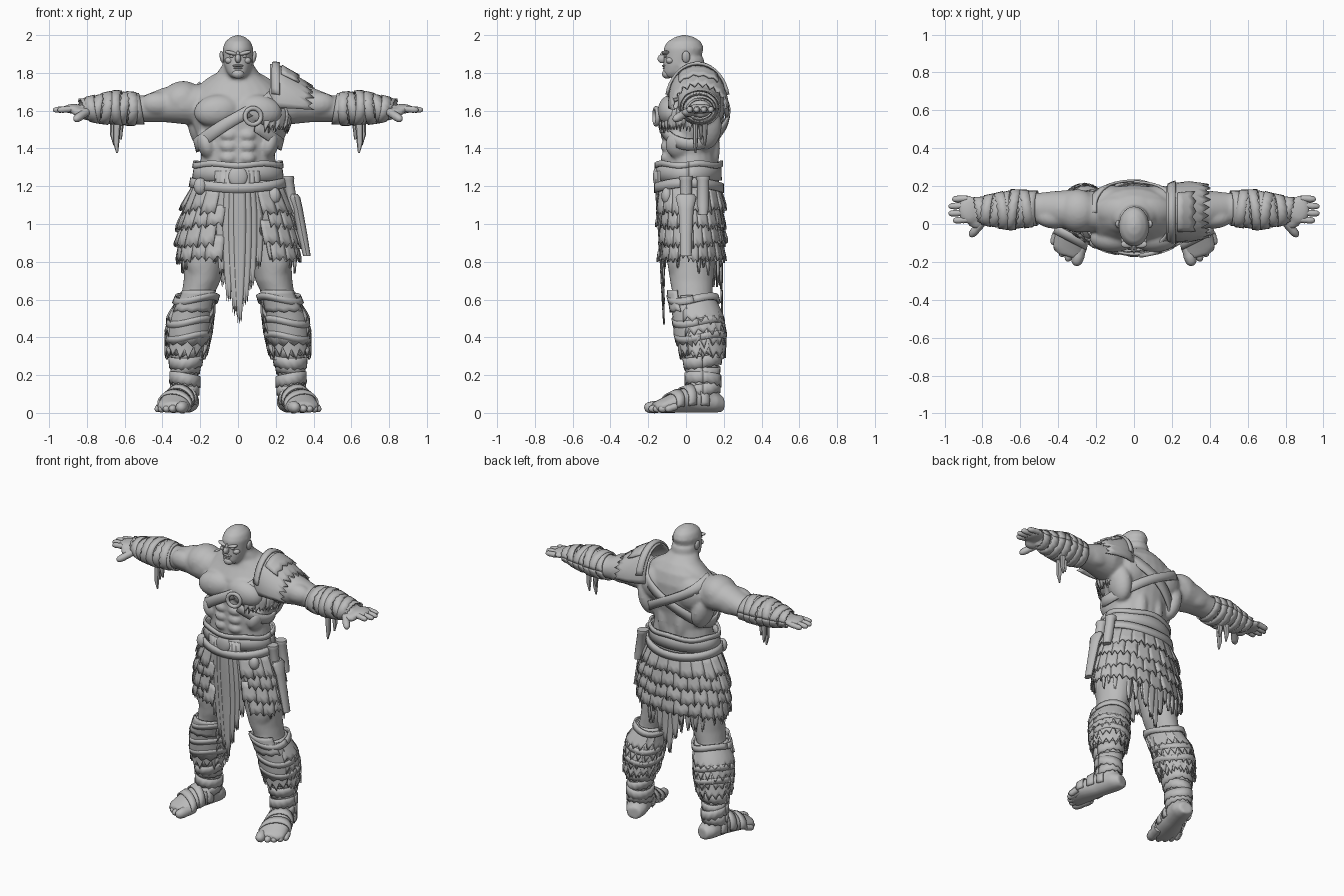
import bpy, bmesh, random
from math import sin, cos, pi, radians
from mathutils import Matrix, Vector

random.seed(4)
if "Cube" in bpy.data.objects:
    bpy.data.objects.remove(bpy.data.objects["Cube"])

grey = bpy.data.materials.new("stone grey")
grey.use_nodes = True
grey.diffuse_color = (0.5, 0.5, 0.5, 1)
grey.node_tree.nodes["Principled BSDF"].inputs["Base Color"].default_value = (0.5, 0.5, 0.5, 1)


class Limb:
    """Elliptical tube along one axis; rings are (t, centre u, centre v, radius u, radius v)."""
    def __init__(self, axis, rings, matrix=Matrix()):
        self.axis, self.rings, self.matrix = axis, sorted(rings), matrix

    def point(self, t, angle, off=0.0):
        rings = self.rings
        low, high = rings[0], rings[0]
        for low, high in zip(rings, rings[1:]):
            if t <= high[0]:
                break
        k = min(1, max(0, (t - low[0]) / (high[0] - low[0])))
        cu, cv, ru, rv = [p + (q - p) * k for p, q in zip(low[1:], high[1:])]
        u, v = cu + (ru + off) * cos(angle), cv + (rv + off) * sin(angle)
        spot = {"X": (t, u, v), "Y": (u, t, v), "Z": (u, v, t)}[self.axis]
        return self.matrix @ Vector(spot)


def loft(bm, limb, sides=24):
    loops = [[bm.verts.new(limb.point(r[0], 2 * pi * i / sides)) for i in range(sides)] for r in limb.rings]
    for a, b in zip(loops, loops[1:]):
        for i in range(sides):
            j = (i + 1) % sides
            bm.faces.new((a[i], a[j], b[j], b[i]))
    bm.faces.new(loops[0][::-1])
    bm.faces.new(loops[-1])


def ball(bm, loc, size, tilt=0.0, axis="Y"):
    m = Matrix.Translation(loc) @ Matrix.Rotation(tilt, 4, axis) @ Matrix.Diagonal((*size, 1))
    bmesh.ops.create_uvsphere(bm, u_segments=20, v_segments=12, radius=1, matrix=m)


def digit(bm, start, end, radius):
    """A rounded finger or toe between two points."""
    a, b = Vector(start), Vector(end)
    turn = (b - a).to_track_quat("Z", "Y").to_matrix().to_4x4()
    n = (b - a).length
    rings = [(n * k, 0, 0, radius * r, radius * r) for k, r in
             ((0, .9), (.25, 1), (.45, .92), (.6, 1), (.85, .85), (.96, .55), (1, .2))]
    loft(bm, Limb("Z", rings, Matrix.Translation(a) @ turn), 10)


def cloth(bm, limb, a0, a1, t0, t1, off=.012, flare=0.0, jag=0.0, cols=6, taper=0.0, tilt=None, rows=5):
    """A sheet wrapped over a limb, with a ragged far edge."""
    ends = [t1 + (jag * (random.uniform(-.6, .1) if i % 2 else random.uniform(.5, 1))) for i in range(cols + 1)]
    grid, mid = [], (a0 + a1) / 2
    for r in range(rows + 1):
        s, line = r / rows, []
        for i in range(cols + 1):
            a = mid + (a0 - mid + (a1 - a0) * i / cols) * (1 - taper * s * s)
            t = t0 + (ends[i] - t0) * s + (tilt(a) if tilt else 0)
            line.append(bm.verts.new(limb.point(t, a, off + flare * s)))
        grid.append(line)
    for p, q in zip(grid, grid[1:]):
        for i in range(cols):
            bm.faces.new((p[i], p[i + 1], q[i + 1], q[i]))


def mirror(bm):
    copy = bmesh.ops.duplicate(bm, geom=bm.verts[:] + bm.edges[:] + bm.faces[:])["geom"]
    bmesh.ops.scale(bm, vec=(-1, 1, 1), verts=[g for g in copy if isinstance(g, bmesh.types.BMVert)])


def finish(bm, name, thick=0.0, remesh=0.0):
    bmesh.ops.recalc_face_normals(bm, faces=bm.faces[:])
    mesh = bpy.data.meshes.new(name)
    bm.to_mesh(mesh)
    bm.free()
    mesh.materials.append(grey)
    obj = bpy.data.objects.new(name, mesh)
    bpy.context.collection.objects.link(obj)
    bpy.ops.object.select_all(action="DESELECT")
    obj.select_set(True)
    bpy.context.view_layer.objects.active = obj
    bpy.ops.object.shade_smooth_by_angle(angle=radians(40))
    if thick:
        mod = obj.modifiers.new("thickness", "SOLIDIFY")
        mod.thickness, mod.offset = thick, 0
    if remesh:
        mod = obj.modifiers.new("fuse", "REMESH")
        mod.mode, mod.voxel_size, mod.use_smooth_shade = "VOXEL", remesh, True
        mod = obj.modifiers.new("soften", "SMOOTH")
        mod.factor, mod.iterations = .5, 5


front, back, full = -pi / 2, pi / 2, 2 * pi
arm = Limb("X", [(.18, .06, 1.63, .1, .11), (.3, .07, 1.635, .115, .105), (.4, .08, 1.63, .095, .09),
                 (.5, .085, 1.61, .08, .07), (.56, .08, 1.61, .083, .073), (.65, .075, 1.615, .092, .078),
                 (.75, .07, 1.61, .072, .06), (.82, .075, 1.61, .055, .042)])
leg = Limb("Z", [(1.1, .125, .03, .12, .14), (.95, .15, .03, .125, .135), (.8, .175, .025, .108, .125),
                 (.7, .19, .03, .098, .115), (.62, .215, .035, .085, .105), (.52, .25, .06, .092, .105),
                 (.42, .262, .075, .093, .108), (.3, .275, .085, .078, .09), (.2, .28, .09, .066, .08),
                 (.06, .285, .09, .07, .085)])
torso = Limb("Z", [(1.1, 0, .03, .22, .14), (1.25, 0, .03, .21, .145), (1.37, 0, .025, .195, .145),
                   (1.47, 0, .03, .22, .15), (1.58, 0, .04, .26, .165), (1.67, 0, .05, .25, .155),
                   (1.74, 0, .06, .19, .125), (1.79, 0, .05, .12, .1), (1.83, 0, .02, .09, .085)])
head = Limb("Z", [(1.775, 0, -.07, .035, .04), (1.8, 0, -.055, .058, .065), (1.84, 0, -.035, .073, .085),
                  (1.89, 0, -.018, .079, .1), (1.93, 0, -.012, .081, .107), (1.965, 0, -.01, .068, .09),
                  (1.99, 0, -.008, .038, .05), (2.0, 0, -.008, .01, .012)])
hip = Limb("Z", [(1.33, 0, .015, .215, .158), (1.2, 0, .015, .235, .16), (1.05, 0, .02, .28, .16),
                 (.9, 0, .025, .3, .155), (.7, 0, .025, .3, .15), (.45, 0, .03, .28, .145)])
foot = Limb("Y", [(.11, 0, .045, .045, .04), (.06, 0, .06, .068, .06), (-.06, 0, .075, .072, .075),
                  (-.16, .005, .055, .085, .055), (-.24, .0, .035, .085, .035), (-.27, -.01, .03, .06, .025)],
            Matrix.Translation((.285, .09, 0)) @ Matrix.Rotation(.27, 4, "Z"))

# Skin: limbs and muscles fused into one smooth body
skin = bmesh.new()
for limb in (arm, leg, foot):
    loft(skin, limb)
for loc, size, tilt in [
        ((.11, -.075, 1.6), (.125, .075, .085), .15),     # chest
        ((.3, .07, 1.655), (.115, .115, .1), .4),         # deltoid
        ((.1, .07, 1.75), (.13, .075, .05), .45),         # trapezius
        ((.12, .13, 1.62), (.12, .075, .11), 0),          # shoulder blade
        ((.2, .1, 1.52), (.065, .09, .13), .2),           # lat
        ((.06, .12, 1.4), (.05, .06, .14), 0),            # lower back
        ((.165, -.03, 1.42), (.05, .08, .08), .3),        # oblique
        ((.42, .035, 1.635), (.1, .06, .065), 0),         # biceps
        ((.4, .125, 1.62), (.11, .05, .07), 0),           # triceps
        ((.65, .1, 1.62), (.1, .07, .065), 0),            # forearm
        ((.87, .075, 1.61), (.06, .075, .026), 0),        # palm
        ((.83, .01, 1.59), (.05, .035, .024), 0),         # thumb root
        ((.1, .1, 1.05), (.11, .085, .13), 0),            # glute
        ((.2, -.03, .82), (.08, .07, .15), .1),           # thigh
        ((.215, -.035, .63), (.055, .04, .055), 0),       # knee
        ((.265, .12, .46), (.085, .075, .13), 0),         # calf
        ((.34, .09, .09), (.025, .03, .03), 0)]:          # ankle bone
    ball(skin, loc, size, tilt)
for z in (1.35, 1.41, 1.47):
    ball(skin, (.05, -.105, z), (.045, .03, .032))
mirror(skin)
loft(skin, torso)
loft(skin, head)
loft(skin, Limb("Z", [(1.7, 0, .05, .12, .1), (1.78, 0, .02, .09, .085), (1.88, 0, .015, .078, .08)]))
finish(skin, "body_skin", remesh=.01)

# Face, ears, fingers and toes
detail = bmesh.new()
ball(detail, (.035, -.107, 1.905), (.036, .02, .011), -.25)
ball(detail, (.085, .0, 1.885), (.012, .022, .032), .15)
ball(detail, (.045, -.085, 1.865), (.025, .022, .018))
ball(detail, (.033, -.108, 1.888), (.014, .008, .007))
for y, end in ((.018, .955), (.055, .98), (.093, .98), (.13, .96)):
    digit(detail, (.88, y + .005, 1.61), (end, y, 1.603), .018)
digit(detail, (.8, .01, 1.595), (.865, -.065, 1.55), .023)
for x, y, r in ((-.06, -.305, .034), (-.012, -.295, .024), (.025, -.28, .023), (.058, -.26, .022), (.085, -.23, .02)):
    digit(detail, foot.matrix @ Vector((x, -.17, .035)), foot.matrix @ Vector((x, y, r * .8)), r)
mirror(detail)
ball(detail, (0, -.125, 1.875), (.016, .026, .024))
ball(detail, (0, -.119, 1.892), (.01, .018, .025))
ball(detail, (0, -.11, 1.838), (.03, .018, .007))
ball(detail, (0, -.107, 1.825), (.026, .017, .007))
ball(detail, (0, -.1, 1.795), (.033, .027, .026))
finish(detail, "face_hands_and_toes")

# Forearm wraps with hanging tatters
wraps = bmesh.new()
for i in range(9):
    x = .51 + i * .034
    cloth(wraps, arm, 0, full, x, x + .045, .008 + .005 * (i % 2), jag=.008, cols=28, rows=2,
          tilt=lambda a, i=i: .014 * sin(a + i * 1.7))
for x, y, low in ((.64, .05, 1.38), (.655, .1, 1.42), (.62, .08, 1.45)):
    loft(wraps, Limb("Z", [(1.56, x, y, .018, .012), (low + .05, x + .005, y, .012, .008), (low, x, y, .002, .002)]), 8)

# Foot and ankle wraps
for y in (-.19, -.12, -.05):
    cloth(wraps, foot, -.4, pi + .4, y, y + .045, .007, cols=16, rows=2, tilt=lambda a: .02 * cos(a))
for i, z in enumerate((.1, .15, .2, .25, .3)):
    cloth(wraps, leg, 0, full, z + .055, z, .006 + .006 * (i % 2), jag=-.01, cols=28, rows=2,
          tilt=lambda a, i=i: .015 * sin(a + i * 2))
mirror(wraps)
finish(wraps, "limb_wraps", thick=.009)

# Shin guards: front plates, straps and shaggy fur behind
guards = bmesh.new()
cloth(guards, leg, front - 1.2, front + 1.2, .61, .37, .018, .01, -.02, 10)
cloth(guards, leg, front - .9, front + .9, .65, .54, .02, .012, -.01, 8)
cloth(guards, leg, 0, full, .4, .33, .012, .012, -.05, 30)
for row, z in enumerate((.62, .56, .5, .44)):
    cloth(guards, leg, -.6, pi + .6, z, z - .11, .004, .026, -.05, 24)
for z in (.6, .48, .4):
    cloth(guards, leg, 0, full, z + .02, z - .015, .028, cols=28, rows=1, tilt=lambda a: .015 * sin(2 * a))
mirror(guards)
finish(guards, "shin_guards", thick=.012)

# Skirt: underlay, overlapping rows of scales, ragged fringe
skirt = bmesh.new()
cloth(skirt, hip, front + .35, front + full - .35, 1.27, .93, -.01, 0, -.05, 40)
for row, z in enumerate((1.2, 1.11, 1.02, .94)):
    count = 18
    for i in range(count):
        a = front + .42 + (full - .84) * (i + .5 * (row % 2)) / count
        if a < front + full - .5:
            cloth(skirt, hip, a, a + .33, z, z - .12 + random.uniform(-.015, .015), .004,
                  random.uniform(.018, .034), -.025, 4, .12, rows=3)
for i in range(30):
    a = front + .5 + (full - 1) * i / 30
    end = .84 - .13 * max(0, sin(a)) - random.uniform(-.02, .07)
    cloth(skirt, hip, a, a + .2, .95, end, random.uniform(-.008, .012), 0, -.03, 2, .85, rows=4)
finish(skirt, "layered_skirt", thick=.011)

# Hanging cloths, front and back
hanging = bmesh.new()
for k, end in ((-.42, .82), (-.3, .75), (-.17, .62), (-.06, .55), (.03, .5), (.14, .6), (.25, .7), (.38, .8)):
    cloth(hanging, hip, front + k - .12, front + k + .12, 1.28, end, .004 + .012 * (1 - abs(k)), -.015,
          -.04, 4, .7, rows=8)
    cloth(hanging, hip, back + k * 1.2 - .12, back + k * 1.2 + .12, 1.1, end + .06, .01, .005, -.04, 4, .75, rows=8)
cloth(hanging, hip, front - .5, front + .5, 1.28, .98, .012, -.01, -.06, 10, .15)
finish(hanging, "hanging_cloths", thick=.01)

# Belt with rolled edge, medallion and hip gear
belt = bmesh.new()
cloth(belt, hip, 0, full, 1.315, 1.23, .008, cols=40, rows=2)
cloth(belt, hip, 0, full, 1.33, 1.3, .016, cols=40, rows=1, tilt=lambda a: .006 * sin(5 * a))
cloth(belt, hip, 0, full, 1.23, 1.18, .018, cols=40, rows=1, tilt=lambda a: .015 * cos(2 * a))
finish(belt, "wide_belt", thick=.014)
gear = bmesh.new()
ball(gear, (0, -.155, 1.25), (.052, .02, .055))
for y in (0, .09):
    loft(gear, Limb("Z", [(1.05, .295, y, .024, .026), (1.1, .285, y, .03, .032), (1.23, .265, y, .03, .032),
                          (1.24, .262, y, .036, .037), (1.255, .26, y, .034, .035)]), 14)
loft(gear, Limb("Z", [(.83, .365, 0, .02, .03), (.95, .34, 0, .026, .033), (1.08, .315, 0, .028, .04),
                      (1.14, .3, 0, .03, .055), (1.16, .295, 0, .02, .04)]), 12)
for x, z in ((-.2, 1.2), (.19, 1.15)):
    ball(gear, (x, -.1, z), (.035, .03, .045))
finish(gear, "medallion_and_hip_gear")

# Shoulder plate and the two chest straps with a ring buckle
armour = bmesh.new()
pad = Limb("X", [(.16, .06, 1.65, .13, .19), (.21, .06, 1.645, .15, .195), (.29, .065, 1.635, .155, .155),
                 (.4, .07, 1.62, .135, .105)])
cloth(armour, pad, -.1, pi + .15, .17, .37, .0, 0, .035, 22)
cloth(armour, pad, .2, pi - .2, .18, .22, .012, .004, cols=18, rows=2)
cloth(armour, pad, .9, pi - .9, .23, .31, .01, .004, .015, cols=8, rows=3)
cloth(armour, torso, front + .3, front + full + .3, 1.53, 1.6, .018, cols=48, rows=2, tilt=lambda a: .15 * cos(a))
cloth(armour, torso, front + .35, pi, 1.54, 1.6, .024, cols=36, rows=2, tilt=lambda a: -.15 * cos(a))
for i in range(6):
    a = .5 - i * .28
    cloth(armour, torso, a - .16, a + .16, 1.65 - .01 * i, 1.52, .02, .015, -.04, 4, .4)
finish(armour, "shoulder_plate_and_straps", thick=.013)
bpy.ops.mesh.primitive_torus_add(major_radius=.043, minor_radius=.012, major_segments=28, minor_segments=10,
                                 location=(.08, -.158, 1.57), rotation=(pi / 2, 0, .2))
ring = bpy.context.object
ring.name = "ring_buckle"
ring.data.materials.append(grey)
bpy.ops.object.shade_smooth_by_angle(angle=radians(40))
